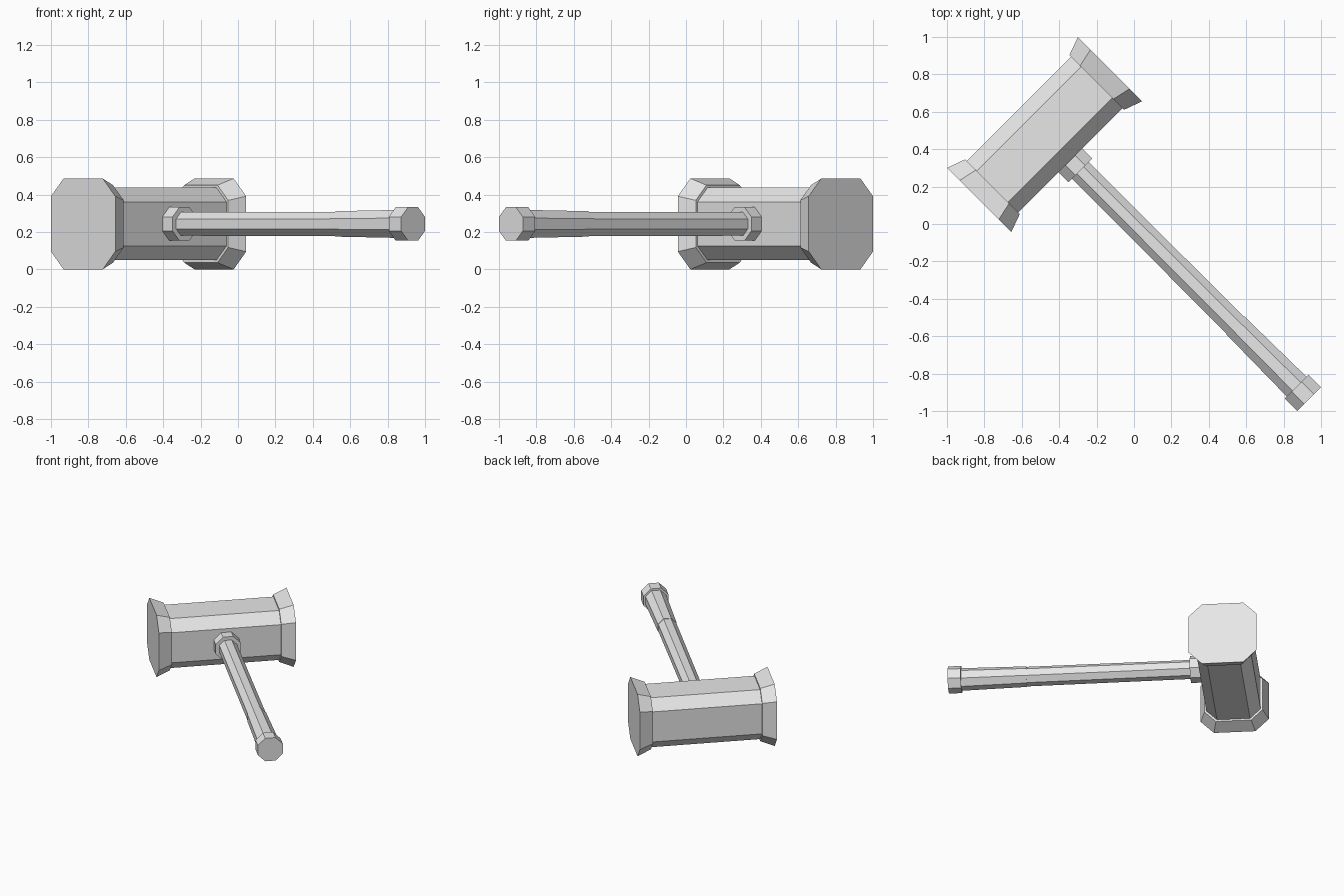
import bpy, bmesh, math
from mathutils import Vector

if "Cube" in bpy.data.objects:
    bpy.data.objects.remove(bpy.data.objects["Cube"])

MID_Z = 0.243
R = math.sqrt(0.5)
HANDLE_DIR = Vector((R, -R, 0))   # from head towards pommel
HEAD_DIR = Vector((R, R, 0))      # along the striking head
UP = Vector((0, 0, 1))
HEAD_POS = HANDLE_DIR * -0.676 + UP * MID_Z
AXIS_POS = UP * MID_Z
OCT = math.tan(math.pi / 8)       # half side / apothem of a regular octagon

grey = bpy.data.materials.new("plain grey")
grey.diffuse_color = (0.8, 0.8, 0.8, 1)
grey.use_nodes = True
grey.node_tree.nodes["Principled BSDF"].inputs["Base Color"].default_value = grey.diffuse_color


def octagon_bar(name, origin, axis, rings):
    """Skin octagonal rings (distance, half width, half flat) along an axis."""
    side = UP.cross(axis)
    bm = bmesh.new()
    loops = []
    for d, w, f in rings:
        corners = [(w, -f), (w, f), (f, w), (-f, w), (-w, f), (-w, -f), (-f, -w), (f, -w)]
        loops.append([bm.verts.new(origin + axis * d + side * u + UP * v) for u, v in corners])
    for a, b in zip(loops, loops[1:]):
        for i in range(8):
            j = (i + 1) % 8
            bm.faces.new((a[i], a[j], b[j], b[i]))
    bm.faces.new(loops[0])
    bm.faces.new(loops[-1])
    bmesh.ops.recalc_face_normals(bm, faces=bm.faces)
    mesh = bpy.data.meshes.new(name)
    bm.to_mesh(mesh)
    bm.free()
    mesh.materials.append(grey)
    obj = bpy.data.objects.new(name, mesh)
    bpy.context.collection.objects.link(obj)


def regular(*rings):
    return [(d, w, w * OCT) for d, w in rings]


# Head: chamfered block with a flared striking face at each end
half = [(0.495, 0.243, 0.148), (0.395, 0.207, 0.126), (0.395, 0.194, 0.118)]
octagon_bar("hammer_head", HEAD_POS, HEAD_DIR,
            [(-d, w, f) for d, w, f in half] + half[::-1])

# Collar where the handle enters the head
octagon_bar("collar", AXIS_POS, HANDLE_DIR, regular((-0.52, 0.09), (-0.405, 0.09)))

# Shaft, slightly thicker grip, and pommel
octagon_bar("shaft", AXIS_POS, HANDLE_DIR, regular((-0.45, 0.063), (0.77, 0.065)))
octagon_bar("grip", AXIS_POS, HANDLE_DIR, regular((0.765, 0.068), (1.25, 0.075)))
octagon_bar("pommel", AXIS_POS, HANDLE_DIR, regular((1.23, 0.09), (1.324, 0.09)))
